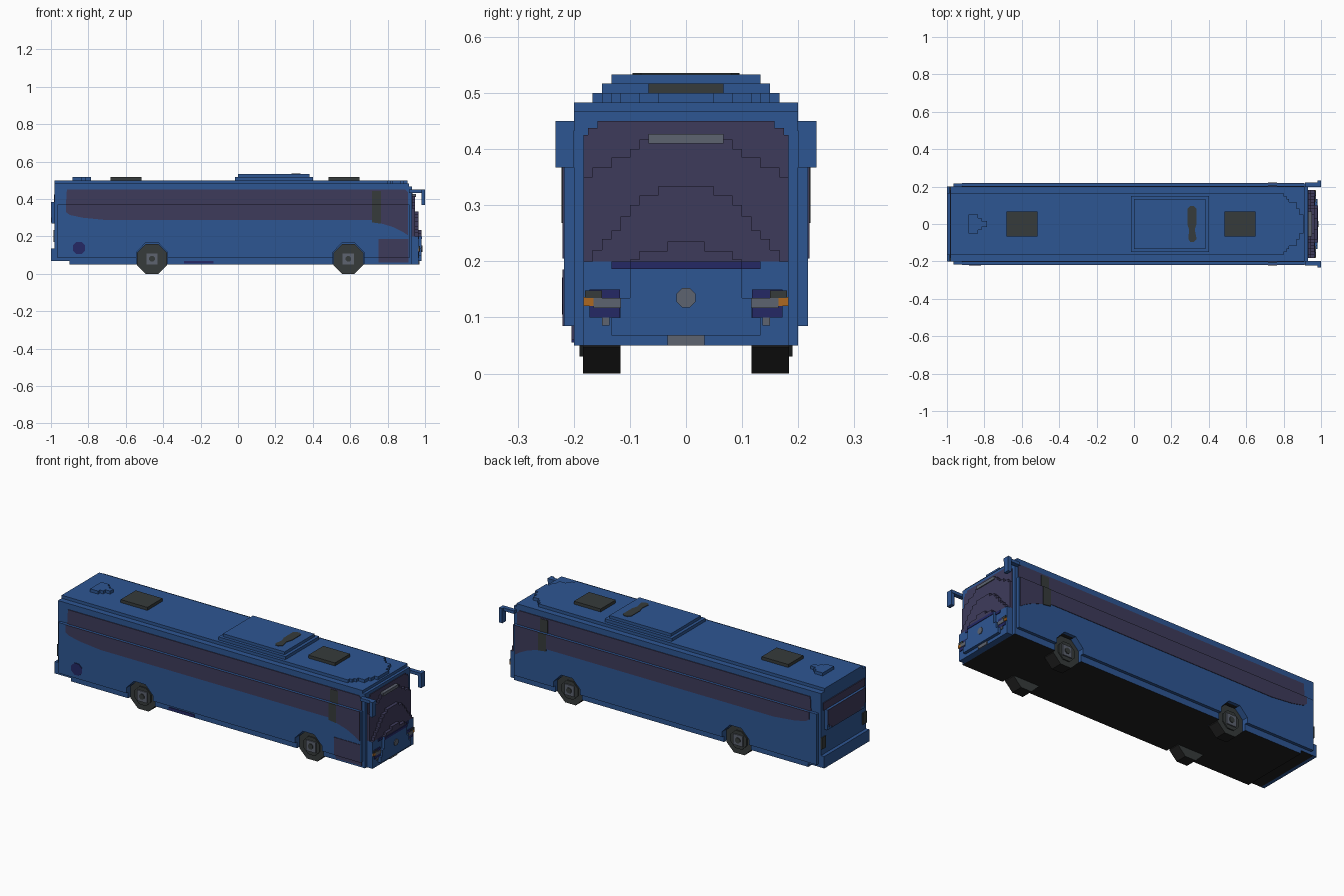
import bpy, bmesh, math
from mathutils import Vector

cube = bpy.data.objects.get("Cube")
if cube:
    bpy.data.objects.remove(cube, do_unlink=True)


def material(name, r, g, b):
    m = bpy.data.materials.new(name)
    m.use_nodes = True
    m.diffuse_color = (r, g, b, 1)
    m.node_tree.nodes["Principled BSDF"].inputs["Base Color"].default_value = (r, g, b, 1)
    return m


BLUE = material("body blue", 0.027, 0.093, 0.29)
GLASS = material("tinted glass", 0.048, 0.044, 0.105)
NAVY = material("navy", 0.018, 0.022, 0.13)
DARK = material("dark grey", 0.037, 0.044, 0.044)
BLACK = material("rubber black", 0.015, 0.015, 0.015)
GREY = material("light grey", 0.11, 0.125, 0.16)
ORANGE = material("indicator orange", 0.42, 0.14, 0.015)


def extrude(name, pts, axis, a, b, mats, rule=None, cut=None):
    """Extrude a 2D outline along an axis; rule(face) picks the material slot."""
    place = {"x": lambda p, t: (t, p[0], p[1]),
             "y": lambda p, t: (p[0], t, p[1]),
             "z": lambda p, t: (p[0], p[1], t)}[axis]
    bm = bmesh.new()
    low = [bm.verts.new(place(p, a)) for p in pts]
    high = [bm.verts.new(place(p, b)) for p in pts]
    bm.faces.new(low)
    bm.faces.new(high)
    n = len(pts)
    for i in range(n):
        j = (i + 1) % n
        bm.faces.new((low[i], low[j], high[j], high[i]))
    if cut is not None:
        bmesh.ops.bisect_plane(bm, geom=bm.verts[:] + bm.edges[:] + bm.faces[:],
                               plane_co=Vector((0, 0, cut)), plane_no=Vector((0, 0, 1)))
    bmesh.ops.recalc_face_normals(bm, faces=bm.faces[:])
    if rule:
        for f in bm.faces:
            f.material_index = rule(f)
    me = bpy.data.meshes.new(name)
    bm.to_mesh(me)
    bm.free()
    for m in (mats if isinstance(mats, tuple) else (mats,)):
        me.materials.append(m)
    ob = bpy.data.objects.new(name, me)
    bpy.context.collection.objects.link(ob)
    return ob


def box(name, x, y, z, mat):
    rect = [(x[0], y[0]), (x[1], y[0]), (x[1], y[1]), (x[0], y[1])]
    return extrude(name, rect, "z", z[0], z[1], mat)


def steps(rows, base):
    """Symmetric stepped outline from (half width, top) rows."""
    side, t = [], base
    for half, top in rows:
        side += [(half, t), (half, top)]
        t = top
    return side + [(-h, v) for h, v in reversed(side)]


def octagon(cx, cz, r):
    k = r / math.cos(math.pi / 8)
    return [(cx + k * math.cos(math.pi / 8 + i * math.pi / 4),
             cz + k * math.sin(math.pi / 8 + i * math.pi / 4)) for i in range(8)]


WHEELS = (-0.46, 0.59)
SIDES = ((-1, "right"), (1, "left"))


def arched(x0, x1, z0, z1):
    """Side outline with a notch above each wheel."""
    pts = [(x0, z1), (x0, z0)]
    for w in WHEELS:
        pts += [(w - .083, z0), (w - .083, .115), (w - .035, .165),
                (w + .035, .165), (w + .083, .115), (w + .083, z0)]
    return pts + [(x1, z0), (x1, z1)]


under = lambda f: int(f.normal.z < -0.9)

# Body core, outer shells with wheel arches, and raised lower side panels
extrude("body_core", [(-.98, .483), (-.98, .068), (-.9, .068), (-.9, .05), (.93, .05),
                      (.93, .467), (.915, .467), (.915, .483)],
        "y", -.117, .117, (BLUE, BLACK), under)
for s, side in SIDES:
    shell = arched(-.9, .93, .05, .467)
    shell = [(-.98, .483), (-.98, .068), (-.9, .068)] + shell[1:-1] + [
        (.93, .467), (.915, .467), (.915, .483)]
    extrude(side + "_body_shell", shell, "y", s * .117, s * .2, (BLUE, BLACK), under)
    extrude(side + "_side_panel", arched(-.965, .918, .085, .37), "y", s * .2, s * .217, BLUE)

# Roof deck with stepped nose
nose = steps([(.167, .8), (.15, .815), (.133, .83), (.117, .87), (.083, .885), (.05, .905)], -.98)
extrude("roof_deck", [(x, y) for y, x in nose], "z", .483, .5, BLUE)

# Roof units
box("roof_unit_base", (-.017, .4), (-.15, .15), (.5, .517), BLUE)
box("roof_unit_top", (0, .383), (-.133, .133), (.517, .533), BLUE)
grille = [(.29, -.08), (.3, -.095), (.32, -.095), (.335, -.08), (.325, -.03), (.335, 0), (.335, .08),
          (.32, .095), (.3, .095), (.285, .08), (.285, 0), (.295, -.03)]
extrude("roof_unit_grille", grille, "z", .53, .536, DARK)
for name, x in (("rear_roof_hatch", -.6), ("front_roof_hatch", .567)):
    box(name, (x - .083, x + .083), (-.067, .067), (.5, .517), DARK)
fin = steps([(.05, -.835), (.033, -.815), (.015, -.785)], -.885)
extrude("roof_antenna_base", [(x, y) for y, x in fin], "z", .5, .517, BLUE)

# Bulging nose in stepped layers, glass above and paint below
layers = [
    ("nose_layer_outer", .93, .947, .05,
     [(.183, .35), (.167, .367), (.133, .385), (.1, .4), (.083, .417)]),
    ("nose_layer_middle", .947, .965, .05,
     [(.183, .2), (.167, .22), (.15, .24), (.133, .255), (.117, .28), (.1, .3), (.083, .317), (.05, .333)]),
    ("nose_layer_inner", .965, .982, .068,
     [(.133, .1), (.117, .135), (.1, .17), (.1, .203), (.083, .218), (.033, .235)]),
]
for name, a, b, base, rows in layers:
    extrude(name, steps(rows, base), "x", a, b, (BLUE, GLASS),
            lambda f: int(f.calc_center_median().z > .2), cut=.2)
extrude("windshield", steps([(.183, .425), (.175, .438), (.158, .45)], .2), "x", .928, .934, GLASS)
box("windshield_lower_trim", (.98, .985), (-.1, .1), (.186, .2), NAVY)
for s, side in SIDES:
    box(side + "_lower_trim_end", (.964, .969), sorted((s * .1, s * .133)), (.186, .2), NAVY)
box("destination_sign", (.93, .952), (-.067, .067), (.41, .427), GREY)
extrude("front_badge_disc", octagon(0, .135, .017), "x", .98, .986, GREY)
box("front_plate", (.963, .97), (-.033, .033), (.05, .068), GREY)

# Headlights, mirrors, tail lights on both sides
for s, side in SIDES:
    def plate(name, x, y, z, mat):
        box(side + "_" + name, x, sorted((s * y[0], s * y[1])), z, mat)
    plate("headlight_housing", (.963, .969), (.118, .172), (.1, .15), NAVY)
    plate("headlight_lamp", (.965, .972), (.112, .165), (.117, .135), GREY)
    plate("headlight_shade", (.965, .972), (.15, .18), (.135, .148), DARK)
    plate("indicator", (.964, .971), (.165, .183), (.12, .136), ORANGE)
    plate("fog_lamp", (.963, .969), (.136, .15), (.086, .1), GREY)
    plate("mirror_arm", (.915, 1.0), (.198, .222), (.433, .45), BLUE)
    plate("mirror_head", (.98, 1.0), (.2, .233), (.367, .45), BLUE)
    plate("tail_light", (-.986, -.978), (.165, .2), (.17, .235), DARK)

# Side glazing, split over the step between panel and upper body
for s, side in SIDES:
    upper = [(-.92, .37), (.91, .37), (.91, .435), (.895, .45), (-.915, .45)]
    lower = [(-.92, .37), (-.92, .33), (-.9, .315), (-.83, .3), (-.7, .287), (.72, .287),
             (.77, .268), (.83, .25), (.88, .225), (.91, .205), (.91, .37)]
    extrude(side + "_upper_windows", upper, "y", s * .198, s * .204, GLASS)
    extrude(side + "_lower_windows", lower, "y", s * .215, s * .22, GLASS)
    extrude(side + "_pillar_top", [(.717, .37), (.765, .37), (.765, .442), (.717, .442)],
            "y", s * .199, s * .206, DARK)
    extrude(side + "_pillar_bottom", [(.717, .275), (.765, .268), (.765, .37), (.717, .37)],
            "y", s * .216, s * .222, DARK)

# Right side door glass, filler cap and sill strip
box("door_glass", (.75, .912), (-.22, -.215), (.085, .185), GLASS)
box("door_glass_foot", (.75, .912), (-.204, -.198), (.06, .085), GLASS)
extrude("filler_cap", octagon(-.85, .138, .033), "y", -.221, -.215, NAVY)
box("sill_strip", (-.29, -.13), (-.204, -.198), (.055, .07), NAVY)

# Rear panel, window and bumper
box("rear_bulge", (-.997, -.98), (-.167, .167), (.27, .383), BLUE)
box("rear_window_upper", (-.985, -.978), (-.183, .183), (.383, .425), GLASS)
extrude("rear_window_lower", steps([(.13, .285), (.155, .3), (.167, .383)], .275),
        "x", -1.0, -.995, GLASS)
box("rear_bumper", (-1.0, -.98), (-.2, .2), (.068, .135), BLUE)

# Wheels: dark sidewalls, black tread, grey hubs
for w, end in zip(WHEELS, ("rear", "front")):
    for s, side in SIDES:
        name = side + "_" + end
        extrude(name + "_wheel", octagon(w, .08, .08), "y", s * .117, s * .184, (BLACK, DARK),
                lambda f: int(abs(f.normal.y) > .9))
        extrude(name + "_rim", octagon(w, .08, .05), "y", s * .18, s * .19, DARK)
        extrude(name + "_hub", [(w - .03, .05), (w + .03, .05), (w + .03, .11), (w - .03, .11)],
                "y", s * .188, s * .196, GREY)
        extrude(name + "_hub_cap", octagon(w, .08, .015), "y", s * .195, s * .2, DARK)
